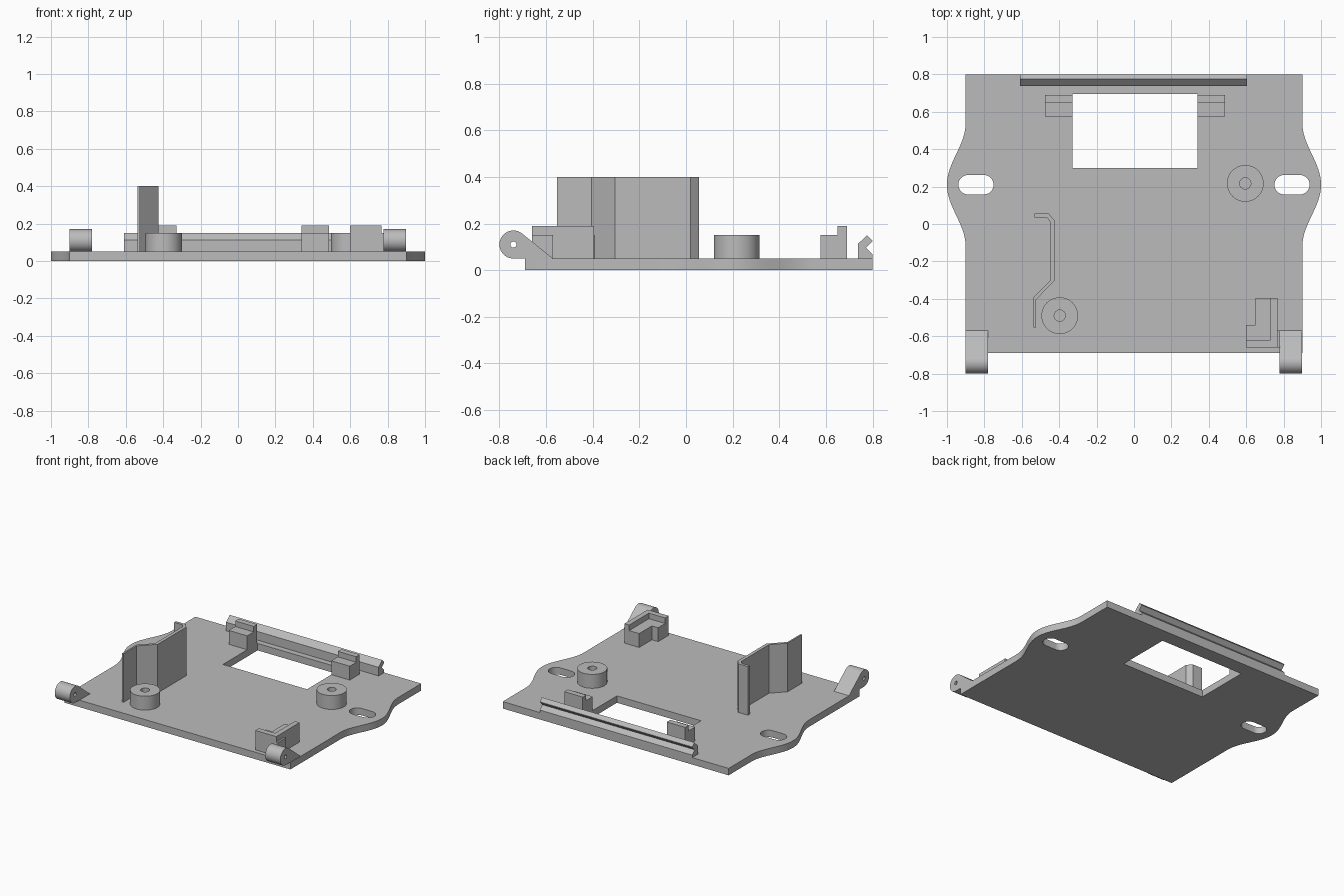
import bpy, bmesh, math
from mathutils import Matrix

if "Cube" in bpy.data.objects:
    bpy.data.objects.remove(bpy.data.objects["Cube"])

grey = bpy.data.materials.new("light_grey")
grey.diffuse_color = (0.5, 0.5, 0.5, 1)
grey.use_nodes = True
grey.node_tree.nodes["Principled BSDF"].inputs["Base Color"].default_value = grey.diffuse_color
BASE = 0.05  # plate thickness


def arc(cx, cy, r, a0, a1, n):
    """Points along an arc, angles in degrees."""
    return [(cx + r * math.cos(math.radians(a0 + (a1 - a0) * i / n)),
             cy + r * math.sin(math.radians(a0 + (a1 - a0) * i / n))) for i in range(n + 1)]


def circle(cx, cy, r, n=48):
    return arc(cx, cy, r, 0, 360, n)[:-1]


def rect(x0, x1, y0, y1):
    return [(x0, y0), (x1, y0), (x1, y1), (x0, y1)]


def prism(name, loops, lo, hi, axis="z"):
    """Extrude an outline (further loops are holes) from lo to hi along z or x."""
    cu = bpy.data.curves.new(name, "CURVE")
    cu.dimensions, cu.fill_mode, cu.extrude = "2D", "BOTH", (hi - lo) / 2
    for pts in loops:
        sp = cu.splines.new("POLY")
        sp.points.add(len(pts) - 1)
        for p, (a, b) in zip(sp.points, pts):
            p.co = (a, b, 0, 1)
        sp.use_cyclic_u = True
    tmp = bpy.data.objects.new(name + "_outline", cu)
    me = bpy.data.meshes.new_from_object(tmp)
    bpy.data.objects.remove(tmp)
    bpy.data.curves.remove(cu)
    m = Matrix.Translation((0, 0, (lo + hi) / 2))
    if axis == "x":  # profile is (y, z)
        m = Matrix(((0, 0, 1, 0), (1, 0, 0, 0), (0, 1, 0, 0), (0, 0, 0, 1))) @ m
    bm = bmesh.new()
    bm.from_mesh(me)
    bmesh.ops.remove_doubles(bm, verts=bm.verts, dist=1e-5)
    bmesh.ops.transform(bm, matrix=m, verts=bm.verts)
    bmesh.ops.recalc_face_normals(bm, faces=bm.faces)
    bm.to_mesh(me)
    bm.free()
    me.materials.clear()
    me.materials.append(grey)
    ob = bpy.data.objects.new(name, me)
    bpy.context.collection.objects.link(ob)
    bpy.ops.object.select_all(action="DESELECT")
    ob.select_set(True)
    bpy.context.view_layer.objects.active = ob
    bpy.ops.object.shade_smooth_by_angle(angle=math.radians(25))
    return ob


# Base plate with bulging ears, slots and a window
ear = [(0.9 + 0.05 * (1 + math.cos(math.pi * t / 16)), 0.21 + 0.33 * t / 16)
       for t in range(-16, 17)]
right = [(0.9, -0.69)] + ear + [(0.9, 0.8)]
outline = right + [(-x, y) for x, y in reversed(right)]
slots = [arc(s * 0.845 + 0.042, 0.21, 0.052, -90, 90, 16)
         + arc(s * 0.845 - 0.042, 0.21, 0.052, 90, 270, 16) for s in (-1, 1)]
prism("base_plate", [outline, rect(-0.33, 0.34, 0.30, 0.695)] + slots, 0, BASE)

# Screw bosses with blind holes
for i, (x, y) in enumerate([(0.595, 0.217), (-0.397, -0.49)]):
    prism(f"screw_boss_{i + 1}", [circle(x, y, 0.098), circle(x, y, 0.03, 24)], BASE, 0.15)

# Stepped posts beside the window
post = [(0.576, BASE), (0.69, BASE), (0.69, 0.19), (0.65, 0.19), (0.65, 0.15), (0.576, 0.15)]
prism("left_post", [post], -0.477, -0.33, "x")
prism("right_post", [post], 0.34, 0.487, "x")

# Notched clip rail along the back edge
rail = [(0.737, BASE), (0.8, BASE), (0.8, 0.068), (0.772, 0.096), (0.8, 0.124),
        (0.8, 0.127), (0.776, 0.15), (0.737, 0.112)]
prism("clip_rail", [rail], -0.61, 0.605, "x")

# Tall bent divider wall
wall = [(-0.533, 0.055), (-0.455, 0.055), (-0.426, 0.02), (-0.426, -0.305), (-0.525, -0.405),
        (-0.525, -0.553), (-0.537, -0.553), (-0.537, -0.39), (-0.45, -0.303), (-0.45, 0.012),
        (-0.465, 0.035), (-0.533, 0.035)]
prism("divider_wall", [wall], BASE, 0.40)

# Corner bracket: ledge, raised rim and the web joining it to the hinge
prism("bracket_ledge", [[(0.6, -0.62), (0.73, -0.62), (0.73, -0.395), (0.65, -0.395),
                         (0.65, -0.54), (0.6, -0.54)]], BASE, 0.15)
prism("bracket_rim", [[(0.6, -0.66), (0.767, -0.66), (0.767, -0.395), (0.73, -0.395),
                       (0.73, -0.62), (0.6, -0.62)]], BASE, 0.19)
prism("bracket_web", [rect(0.767, 0.78, -0.66, -0.57)], BASE, 0.15)

# Hinge lugs at the front corners
lug = arc(-0.74, 0.11, 0.06, 51.1, 270, 32) + [(-0.57, BASE)]
for side, lo, hi in (("left", -0.9, -0.78), ("right", 0.777, 0.897)):
    prism(f"{side}_hinge_lug", [lug, circle(-0.74, 0.11, 0.013, 20)], lo, hi, "x")
